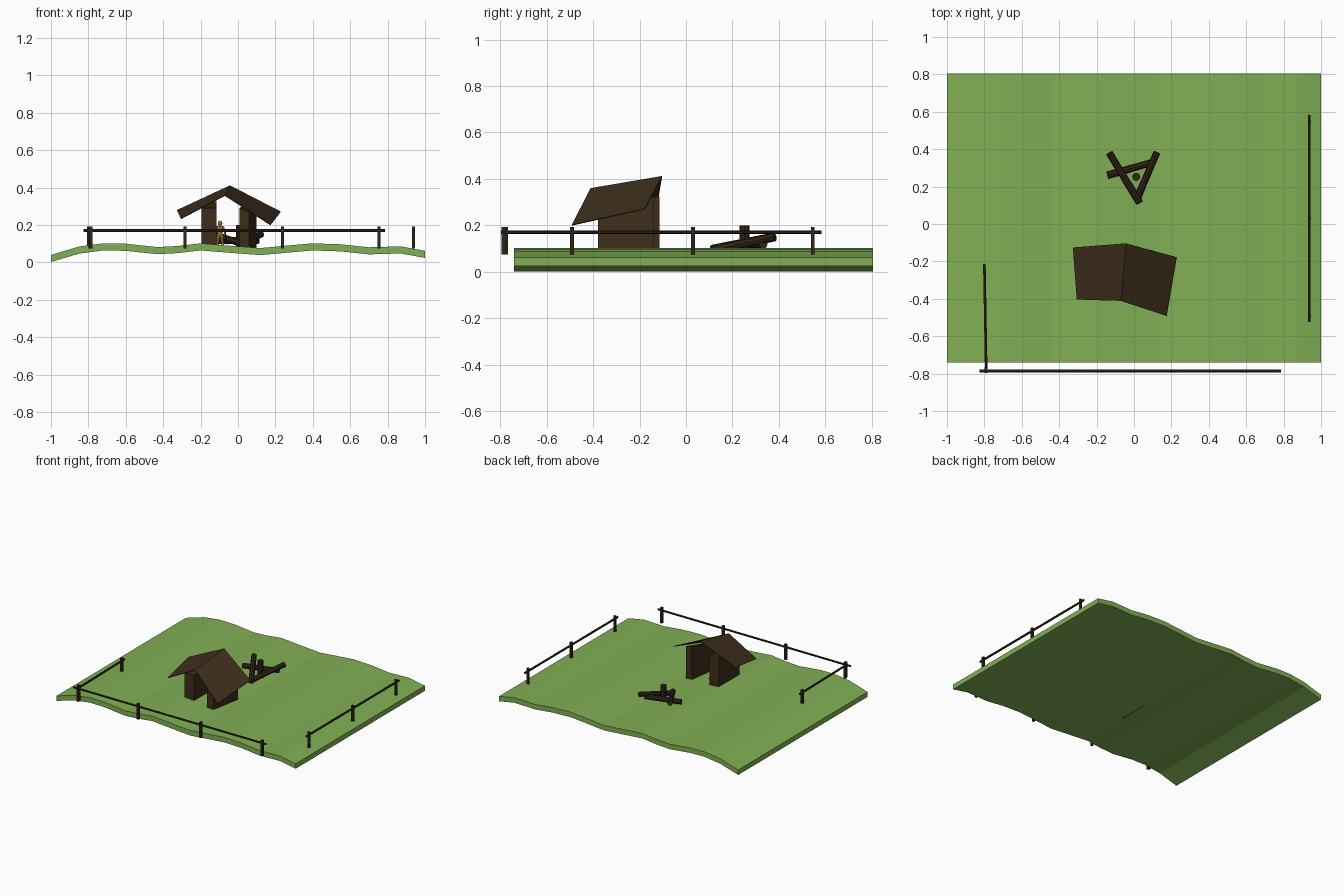
import bpy, bmesh, math
from mathutils import Vector

if "Cube" in bpy.data.objects:
    bpy.data.objects.remove(bpy.data.objects["Cube"])


def material(name, rgb):
    m = bpy.data.materials.new(name)
    m.diffuse_color = (*rgb, 1)
    m.use_nodes = True
    m.node_tree.nodes["Principled BSDF"].inputs["Base Color"].default_value = m.diffuse_color
    return m


GRASS = material("grass", (0.22, 0.43, 0.09))
WOOD = material("wood", (0.047, 0.027, 0.011))
DARK = material("dark_wood", (0.030, 0.018, 0.009))
GOLD = material("gold", (0.55, 0.36, 0.07))


def make(name, verts, faces, mat):
    me = bpy.data.meshes.new(name)
    me.from_pydata(verts, [], faces)
    bm = bmesh.new()
    bm.from_mesh(me)
    bmesh.ops.recalc_face_normals(bm, faces=bm.faces[:])
    bm.to_mesh(me)
    bm.free()
    me.materials.append(mat)
    ob = bpy.data.objects.new(name, me)
    bpy.context.collection.objects.link(ob)
    return ob


def rod(name, a, b, r, mat, sides=8, r2=None):
    """Cylinder or cone running from point a to point b."""
    a, b = Vector(a), Vector(b)
    d = b - a
    bpy.ops.mesh.primitive_cone_add(vertices=sides, radius1=r, radius2=r2 or r,
                                    depth=d.length, location=(a + b) / 2)
    ob = bpy.context.object
    ob.rotation_euler = d.to_track_quat('Z', 'Y').to_euler()
    ob.name = name
    ob.data.materials.append(mat)
    return ob


def ball(name, loc, size, mat):
    bpy.ops.mesh.primitive_uv_sphere_add(segments=10, ring_count=6, radius=1, location=loc)
    ob = bpy.context.object
    ob.name, ob.scale = name, size
    ob.data.materials.append(mat)


BOX = [(0, 1, 2, 3), (4, 5, 6, 7), (0, 1, 5, 4), (1, 2, 6, 5), (2, 3, 7, 6), (3, 0, 4, 7)]


def box(name, lo, hi, mat):
    (a, b, c), (d, e, f) = lo, hi
    base = [(a, b), (d, b), (d, e), (a, e)]
    return make(name, [(*p, c) for p in base] + [(*p, f) for p in base], BOX, mat)


# Wavy ground slab: profile extruded along y
profile = [(-1, .04), (-.85, .085), (-.72, .102), (-.6, .1), (-.43, .082), (-.32, .088),
           (-.2, .102), (-.05, .09), (.12, .077), (.26, .09), (.4, .102), (.55, .097),
           (.7, .081), (.87, .086), (1, .062)]
T = 0.038
loop = profile + [(x, max(0, z - T)) for x, z in reversed(profile)]
n, k = len(loop), len(profile)
verts = [(x, y, z) for y in (-.74, .805) for x, z in loop]
faces = [(i, (i + 1) % n, n + (i + 1) % n, n + i) for i in range(n)]
for i in range(k - 1):
    q = (i, i + 1, n - 2 - i, n - 1 - i)
    faces += [q, tuple(j + n for j in q)]
make("ground", verts, faces, GRASS)


# Fences: posts and one rail per run
def fence(side, posts, start, end):
    for i, (x, y) in enumerate(posts):
        box(f"{side}_fence_post_{i}", (x - .008, y - .008, .075), (x + .008, y + .008, .193), DARK)
    rod(f"{side}_fence_rail", (*start, .17), (*end, .17), .008, DARK, 6)


fence("front", [(x, -.786) for x in (-.785, -.283, .238, .753)], (-.825, -.786), (.785, -.786))
fence("right", [(.938, y) for y in (-.491, .03, .546)], (.938, -.525), (.938, .583))
fence("left", [(-.79, -.775), (-.8, -.245)], (-.79, -.797), (-.8, -.215))


# Hut walls: thick, slightly skewed slabs with tops rising to the back
def wall(name, base, bottom, tops):
    make(name, [(*p, bottom) for p in base] + [(*p, z) for p, z in zip(base, tops)], BOX, WOOD)


wall("left_wall", [(-.195, -.36), (-.115, -.36), (-.115, -.115), (-.195, -.115)],
     .063, (.29, .29, .325, .325))
wall("right_wall", [(.008, -.38), (.06, -.38), (.1, -.14), (.048, -.14)],
     .075, (.29, .27, .32, .33))

# Roof: two thin sloping boards meeting at the ridge
ridge_back, ridge_front = (-.043, -.104, .412), (-.07, -.411, .36)
for name, eave_front, eave_back in (
        ("left_roof", (-.306, -.404, .235), (-.327, -.126, .28)),
        ("right_roof", (.175, -.492, .202), (.229, -.178, .272))):
    ob = make(name, [ridge_front, ridge_back, eave_back, eave_front], [(0, 1, 2, 3)], WOOD)
    if ob.data.polygons[0].normal.z < 0:
        ob.data.flip_normals()
    mod = ob.modifiers.new("thickness", 'SOLIDIFY')
    mod.thickness, mod.offset = .004, -1

# Log pile with an upright stump
rod("log_left", (.03, .113, .097), (-.132, .38, .15), .019, DARK)
rod("log_right", (.018, .14, .097), (.122, .382, .15), .019, DARK)
rod("log_cross", (-.143, .26, .118), (.11, .333, .118), .019, DARK)
rod("stump", (.012, .252, .085), (.012, .252, .2), .022, DARK)

# Small figure standing in the hut
fx, fy = -.096, -.18
for s, side in ((-1, "left"), (1, "right")):
    rod(f"{side}_leg", (fx + s * .014, fy, .093), (fx + s * .008, fy, .15), .007, GOLD, 8, .009)
    box(f"{side}_foot", (fx + s * .014 - .007, fy - .018, .092),
        (fx + s * .014 + .007, fy + .008, .101), GOLD)
    rod(f"{side}_upper_arm", (fx + s * .016, fy, .188), (fx + s * .026, fy, .163), .006, GOLD)
    rod(f"{side}_forearm", (fx + s * .026, fy, .163), (fx + s * .024, fy - .016, .145), .005, GOLD)
rod("torso", (fx, fy, .145), (fx, fy, .194), .013, GOLD, 8, .018)
ball("head", (fx, fy, .209), (.013, .013, .015), GOLD)
rod("staff", (fx + .036, fy - .015, .095), (fx + .028, fy - .018, .17), .0025, DARK, 6)
